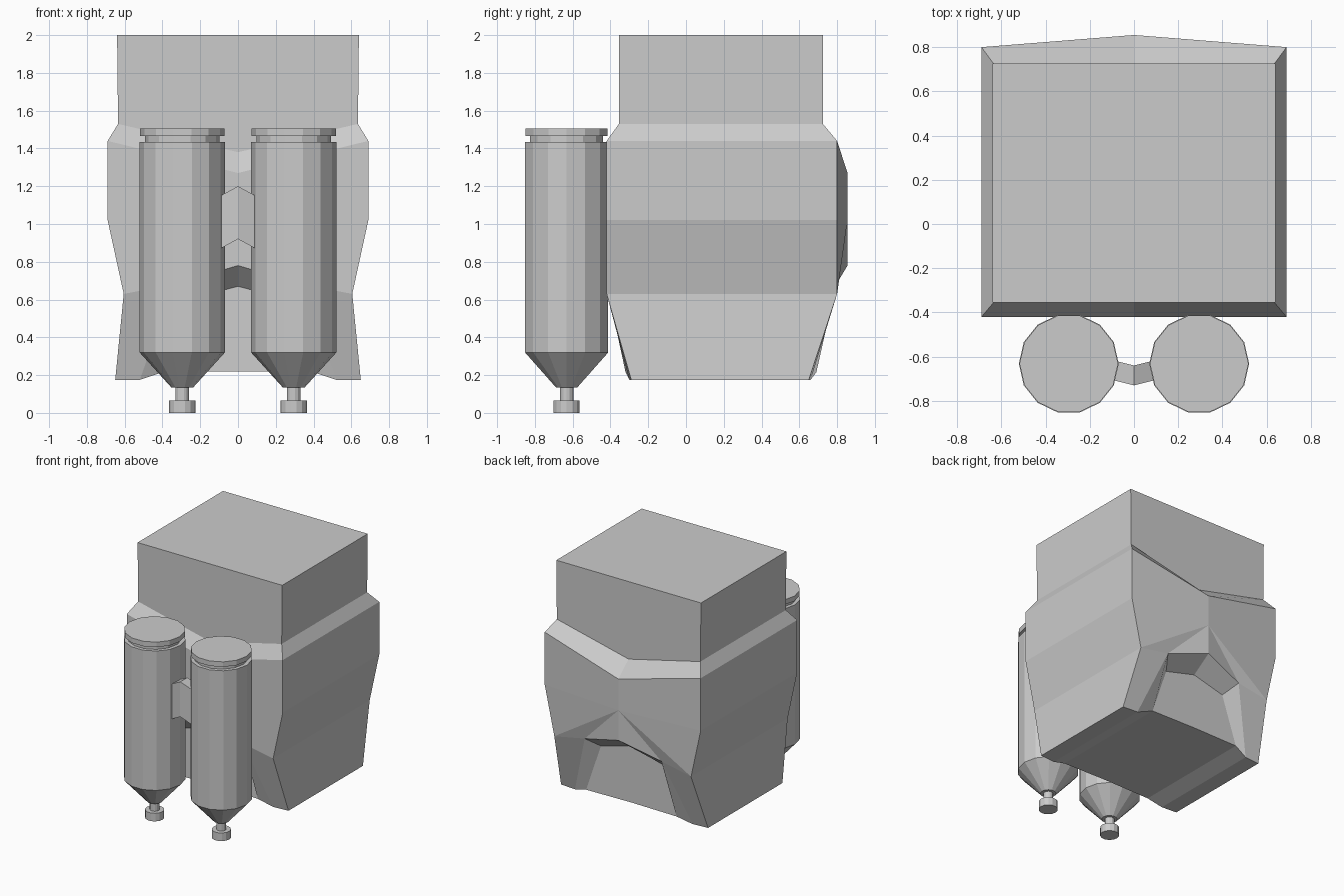
import bpy, bmesh, math

if "Cube" in bpy.data.objects:
    bpy.data.objects.remove(bpy.data.objects["Cube"])


def finish(name, bm):
    bmesh.ops.remove_doubles(bm, verts=bm.verts, dist=0.0005)
    bmesh.ops.recalc_face_normals(bm, faces=bm.faces)
    mesh = bpy.data.meshes.new(name)
    bm.to_mesh(mesh)
    bm.free()
    obj = bpy.data.objects.new(name, mesh)
    bpy.context.collection.objects.link(obj)
    return obj


# Torso: half-outline points as (x, z, front y, back y)
P = {
    # outer corner, top to bottom
    'c0': (.64, 2.0, -.355, .725), 'c1': (.635, 1.53, -.355, .725),
    'c2': (.69, 1.44, -.42, .80), 'c3': (.69, 1.02, -.42, .80),
    'c4': (.605, .63, -.42, .80), 'c5': (.65, .175, -.29, .65),
    # centre line, top to bottom
    'm0': (0, 2.0, -.355, .725), 'm1': (0, 1.38, -.355, .725),
    'm2': (0, 1.27, -.42, .855), 'm3': (0, 1.02, -.42, .855),
    'm4': (0, .78, -.42, .855), 'm5': (0, .67, -.31, .69),
    'm6': (0, .22, -.32, .69),
    # arch rim, recessed panel and leg foot
    'a': (.34, .68, -.42, .795), 'b': (.27, .60, -.31, .69),
    'p': (.40, .215, -.32, .69), 'q': (.52, .175, -.30, .66),
}
PANELS = ["c0 c1 m1 m0", "c1 c2 m2 m1", "c2 c3 m3 m2", "c3 c4 m3", "c4 a m3",
          "m3 a m4", "m4 a b m5", "a q p b", "c4 c5 q a", "m5 b p m6"]
RIM = "m0 c0 c1 c2 c3 c4 c5 q p m6".split()

bm = bmesh.new()
for s in (1, -1):
    front = {k: bm.verts.new((s * x, yf, z)) for k, (x, z, yf, yb) in P.items()}
    back = {k: bm.verts.new((s * x, yb, z)) for k, (x, z, yf, yb) in P.items()}
    for side in (front, back):
        for f in PANELS:
            bm.faces.new([side[k] for k in f.split()])
    # top, side and underside strips
    for i, j in zip(RIM, RIM[1:]):
        bm.faces.new((front[i], front[j], back[j], back[i]))
finish("torso", bm)

# Tanks: 14-sided turned profile (radius, z)
SIDES = 14
PROFILE = [(.07, 0), (.07, .065), (.036, .065), (.036, .135), (.058, .135),
           (.226, .32), (.226, 1.435), (.198, 1.435), (.198, 1.465),
           (.223, 1.465), (.223, 1.505)]
for label, s in (("left", -1), ("right", 1)):
    bm = bmesh.new()
    rings = []
    for r, z in PROFILE:
        rings.append([bm.verts.new((s * .295 + r * math.cos(2 * math.pi * i / SIDES),
                                    -.632 + r * math.sin(2 * math.pi * i / SIDES), z))
                      for i in range(SIDES)])
    for lo, hi in zip(rings, rings[1:]):
        for i in range(SIDES):
            j = (i + 1) % SIDES
            bm.faces.new((lo[i], lo[j], hi[j], hi[i]))
    bm.faces.new(rings[0])
    bm.faces.new(rings[-1])
    finish(label + "_tank", bm)

# Bracket: chevron bar joining the tanks (x, z drop, y shift)
bm = bmesh.new()
sections = []
for x, dz, dy in ((-.12, -.065, .03), (0, 0, 0), (.12, -.065, .03)):
    sections.append([bm.verts.new((x, y + dy, z + dz)) for y, z in
                     ((-.73, .92), (-.64, .92), (-.64, 1.20), (-.73, 1.20))])
for a, b in zip(sections, sections[1:]):
    for i in range(4):
        j = (i + 1) % 4
        bm.faces.new((a[i], a[j], b[j], b[i]))
bm.faces.new(sections[0])
bm.faces.new(sections[-1])
finish("tank_bracket", bm)
